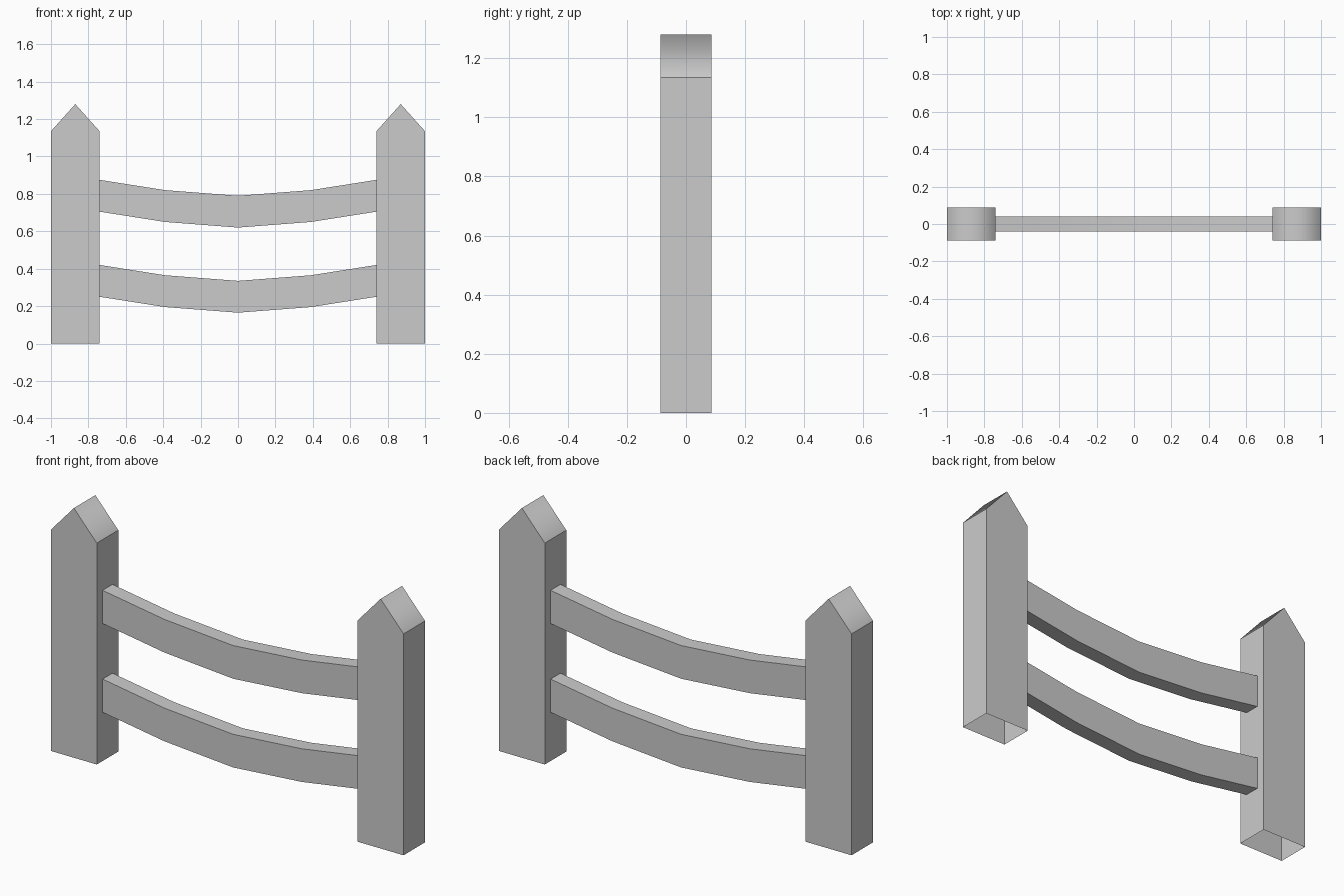
import bpy, bmesh

if "Cube" in bpy.data.objects:
    bpy.data.objects.remove(bpy.data.objects["Cube"])


def extrude_profile(name, profile, half_depth, open_edges, smooth_edges):
    """Sweep an x-z outline along y; edge i runs from point i to point i+1."""
    bm = bmesh.new()
    front = [bm.verts.new((x, -half_depth, z)) for x, z in profile]
    back = [bm.verts.new((x, half_depth, z)) for x, z in profile]
    n = len(profile)
    bm.faces.new(front)
    bm.faces.new(back[::-1])
    for i in range(n):
        j = (i + 1) % n
        if i not in open_edges:
            face = bm.faces.new((front[j], front[i], back[i], back[j]))
            face.smooth = i in smooth_edges
    # Keep the outline crisp so only the swept bands blend together
    for edge in bm.edges:
        if edge.verts[0].co.y == edge.verts[1].co.y:
            edge.smooth = False
    bm.normal_update()
    mesh = bpy.data.meshes.new(name)
    bm.to_mesh(mesh)
    bm.free()
    obj = bpy.data.objects.new(name, mesh)
    bpy.context.collection.objects.link(obj)
    return obj


# Pointed posts, open underneath, with a softly shaded ridge
for side, cx in (("left", -0.87), ("right", 0.87)):
    outline = [(cx - 0.13, 0), (cx + 0.13, 0), (cx + 0.13, 1.135),
               (cx, 1.28), (cx - 0.13, 1.135)]
    extrude_profile(side + "_post", outline, 0.087, {0}, {2, 3})

# Sagging rails between the posts
sag = [(-0.74, 0.085), (-0.39, 0.03), (0, 0), (0.39, 0.03), (0.74, 0.085)]
for level, base in (("lower", 0.165), ("upper", 0.62)):
    bottom = [(x, base + z) for x, z in sag]
    top = [(x, base + 0.17 + z) for x, z in reversed(sag)]
    extrude_profile(level + "_rail", bottom + top, 0.04, {4, 9},
                    {0, 1, 2, 3, 5, 6, 7, 8})
